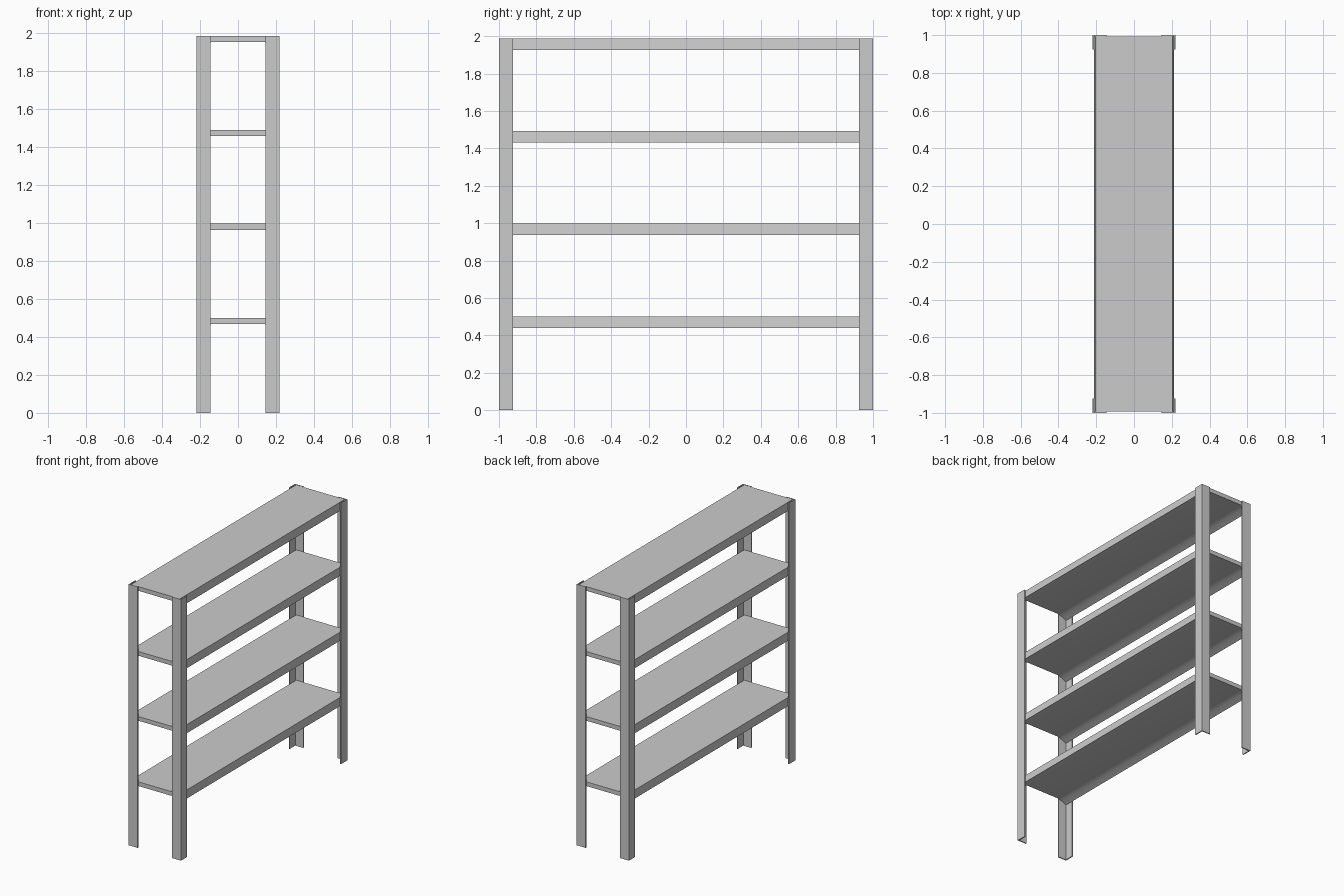
import bpy

cube = bpy.data.objects.get("Cube")
if cube:
    bpy.data.objects.remove(cube, do_unlink=True)

# Single painted steel colour
steel = bpy.data.materials.new("grey steel")
steel.use_nodes = True
GREY = (0.6, 0.6, 0.6, 1)
steel.diffuse_color = GREY
steel.node_tree.nodes["Principled BSDF"].inputs["Base Color"].default_value = GREY

HEIGHT = 1.987
HALF_X, HALF_Y = 0.22, 1.0
LEG, WALL = 0.075, 0.008


def extrude(name, profile, start, end, place):
    """Sweep a closed 2D profile from start to end; place maps (u, v, w) to xyz."""
    n = len(profile)
    verts = [place(u, v, w) for w in (start, end) for u, v in profile]
    faces = [(i, (i + 1) % n, (i + 1) % n + n, i + n) for i in range(n)]
    faces += [tuple(reversed(range(n))), tuple(range(n, 2 * n))]
    mesh = bpy.data.meshes.new(name)
    mesh.from_pydata(verts, [], faces)
    mesh.materials.append(steel)
    obj = bpy.data.objects.new(name, mesh)
    bpy.context.collection.objects.link(obj)
    # Consistent outward normals for mirrored parts
    bpy.context.view_layer.objects.active = obj
    bpy.ops.object.select_all(action="DESELECT")
    obj.select_set(True)
    bpy.ops.object.mode_set(mode="EDIT")
    bpy.ops.mesh.select_all(action="SELECT")
    bpy.ops.mesh.normals_make_consistent(inside=False)
    bpy.ops.object.mode_set(mode="OBJECT")
    return obj


# Corner legs: L-shaped angle bars
angle = [(0, 0), (LEG, 0), (LEG, WALL), (WALL, WALL), (WALL, LEG), (0, LEG)]
for sx, side in ((1, "left"), (-1, "right")):
    for sy, end in ((-1, "front"), (1, "back")):
        extrude(f"{end}_{side}_leg", angle, 0, HEIGHT,
                lambda u, v, w: (sx * (HALF_X - u), sy * (HALF_Y - v), w))

# Shelves: thin boards with deeper, slightly splayed long edges
half = [(0.205, 0), (0.212, -0.06), (0.175, -0.042), (0.14, -0.032)]
board = half + [(-x, z) for x, z in reversed(half)]
for i, top in enumerate((0.5, 0.997, 1.492, HEIGHT - 0.001)):
    shelf = extrude(f"shelf_{i + 1}", board, -HALF_Y + WALL, HALF_Y - WALL,
                    lambda u, v, w: (u, w, top + v))
    bpy.ops.object.shade_smooth_by_angle(angle=0.5)
